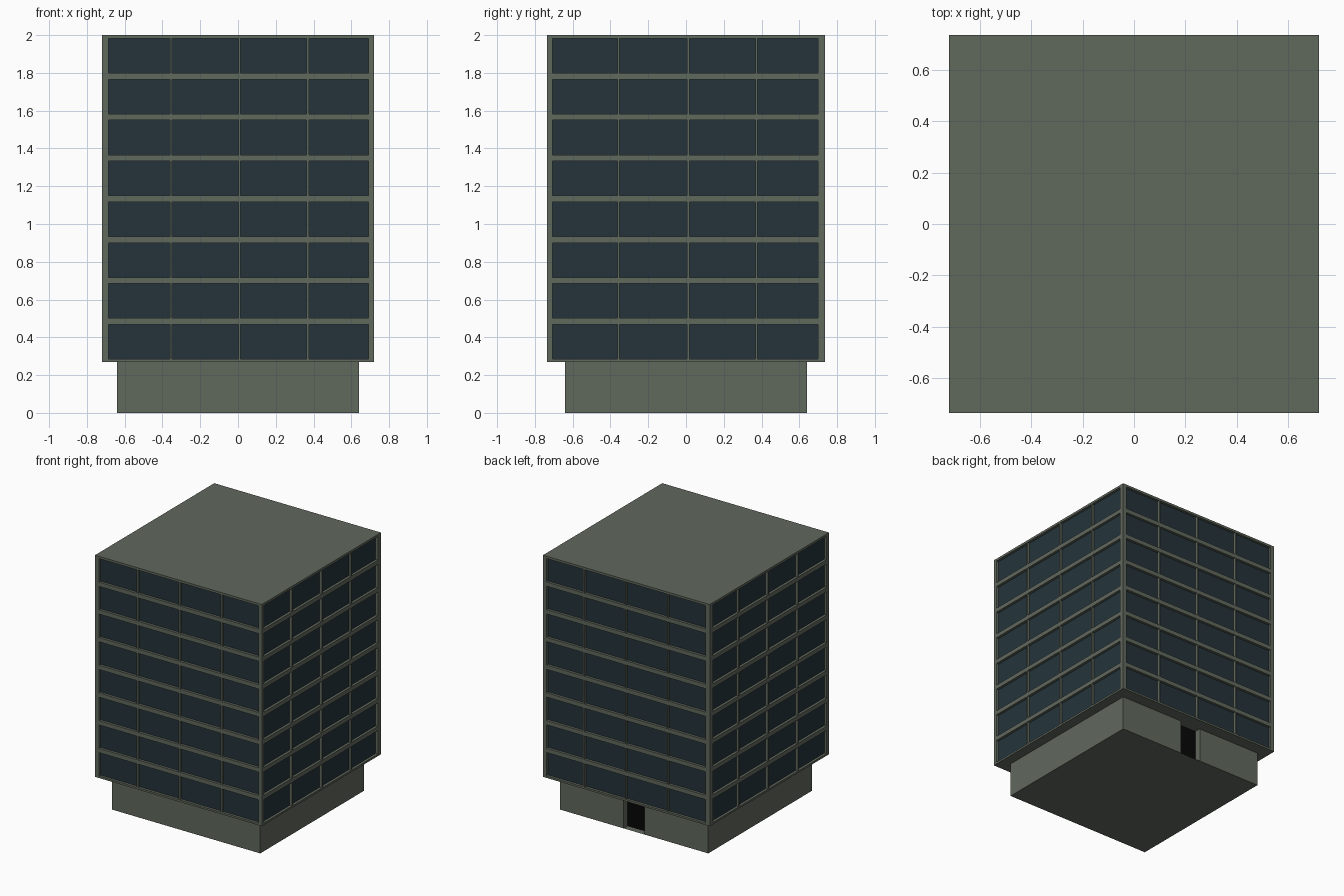
import bpy, bmesh

if "Cube" in bpy.data.objects:
    bpy.data.objects.remove(bpy.data.objects["Cube"])

def material(name, color):
    m = bpy.data.materials.new(name)
    m.diffuse_color = (*color, 1)
    m.use_nodes = True
    m.node_tree.nodes["Principled BSDF"].inputs["Base Color"].default_value = m.diffuse_color
    return m

CONCRETE = material("concrete", (0.118, 0.138, 0.108))
GLASS = material("dark_glass", (0.018, 0.034, 0.042))
BLACK = material("door_black", (0.002, 0.002, 0.002))

def finish(bm, name, mat):
    bmesh.ops.remove_doubles(bm, verts=bm.verts, dist=0.0005)
    me = bpy.data.meshes.new(name)
    bm.to_mesh(me)
    bm.free()
    me.materials.append(mat)
    ob = bpy.data.objects.new(name, me)
    bpy.context.collection.objects.link(ob)
    return ob

def quad(bm, pts):
    bm.faces.new([bm.verts.new(p) for p in pts])

HX, HY, Z0, Z1 = 0.72, 0.735, 0.27, 2.0

# Window edges along each axis, and storey rows
XS = [-HX, -0.685, -0.36, -0.35, 0.003, 0.013, 0.363, 0.375, 0.69, HX]
YS = [-HY, -0.706, -0.362, -0.351, 0.005, 0.018, 0.368, 0.378, 0.698, HY]
ZS = [Z0]
for i in range(8):
    ZS += [0.285 + 0.2163 * i, 0.468 + 0.2163 * i]
ZS.append(Z1)

frame, panes = bmesh.new(), bmesh.new()

def facade(us, place, depth, flip):
    """Grid wall with recessed windows; place(u, z, d) maps to 3D."""
    def put(bm, pts):
        pts = [place(*p) for p in pts]
        quad(bm, pts[::-1] if flip else pts)
    for i, (a, b) in enumerate(zip(us, us[1:])):
        for j, (c, d) in enumerate(zip(ZS, ZS[1:])):
            ring = [(a, c), (b, c), (b, d), (a, d)]
            if i % 2 and j % 2:
                put(panes, [(u, z, depth) for u, z in ring])
                for (u, z), (v, w) in zip(ring, ring[1:] + ring[:1]):
                    put(frame, [(u, z, 0), (v, w, 0), (v, w, depth), (u, z, depth)])
            else:
                put(frame, [(u, z, 0) for u, z in ring])

# Four facades
facade(XS, lambda u, z, d: (u, -HY + d, z), 0.02, False)
facade(XS, lambda u, z, d: (u, HY - d, z), 0.02, True)
facade(YS, lambda u, z, d: (HX - d, u, z), 0.02, False)
facade(YS, lambda u, z, d: (-HX + d, u, z), 0.02, True)

# Roof and overhang underside
quad(frame, [(-HX, -HY, Z1), (HX, -HY, Z1), (HX, HY, Z1), (-HX, HY, Z1)])
quad(frame, [(-HX, HY, Z0), (HX, HY, Z0), (HX, -HY, Z0), (-HX, -HY, Z0)])
finish(frame, "tower_frame", CONCRETE)
finish(panes, "window_panes", GLASS)

# Ground floor with a doorway recess in the back wall
B, D, R = 0.64, 0.09, 0.05
base = bmesh.new()
outline = [(-B, -B), (B, -B), (B, B), (D, B), (D, B - R), (-D, B - R), (-D, B), (-B, B)]
for k, (p, q) in enumerate(zip(outline, outline[1:] + outline[:1])):
    if k != 4:
        quad(base, [(*p, 0), (*q, 0), (*q, Z0), (*p, Z0)])
quad(base, [(-B, B, 0), (B, B, 0), (B, -B, 0), (-B, -B, 0)])
finish(base, "ground_floor", CONCRETE)

# Door
door = bmesh.new()
quad(door, [(D, B - R, 0), (-D, B - R, 0), (-D, B - R, Z0), (D, B - R, Z0)])
finish(door, "back_door", BLACK)
